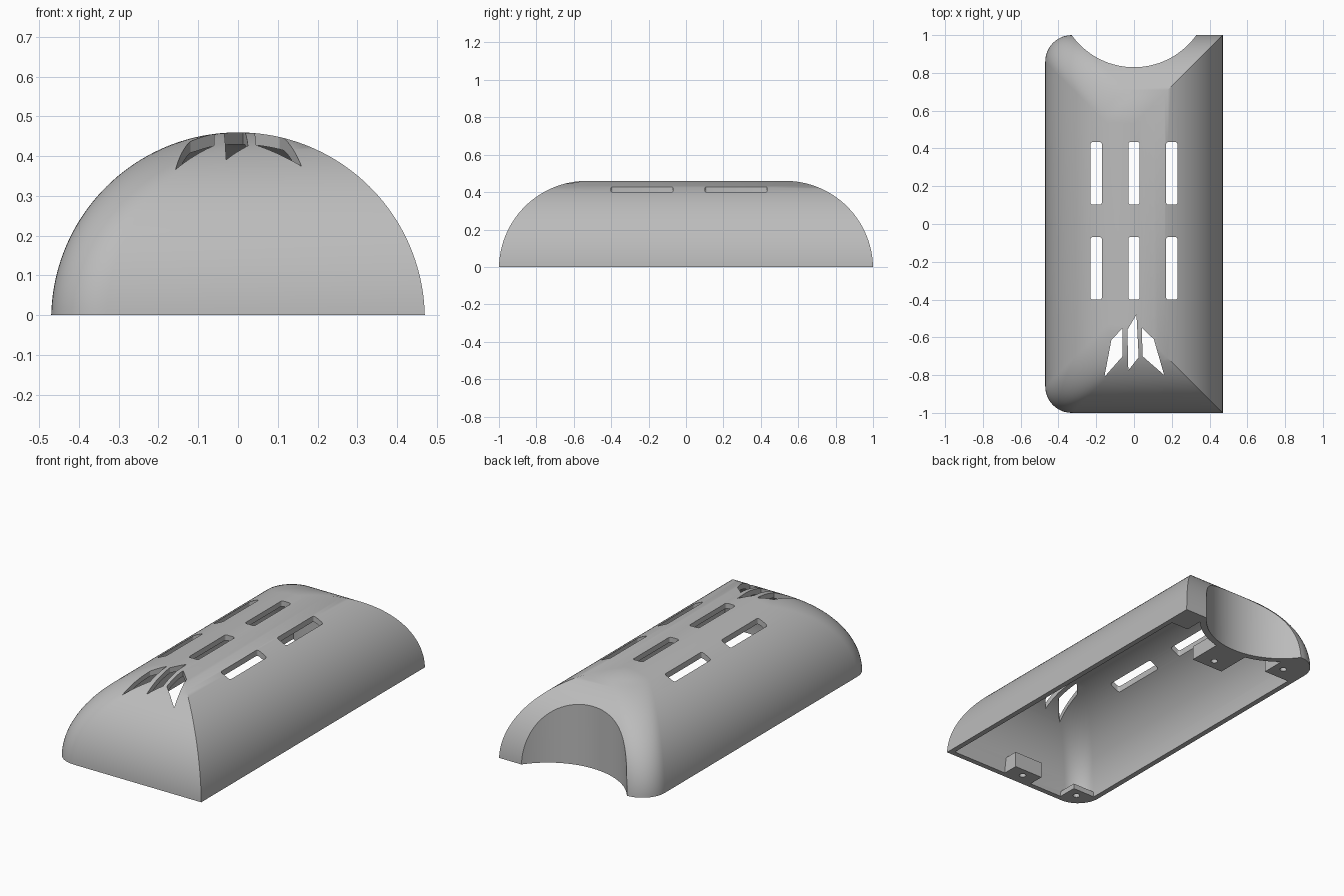
import bpy, bmesh, math
from mathutils import Matrix

if "Cube" in bpy.data.objects:
    bpy.data.objects.remove(bpy.data.objects["Cube"])

RADIUS, STRAIGHT, CORNER, WALL, DROP = 0.47, 0.53, 0.14, 0.03, 0.01
ARC_R, ARC_Y = 0.405, 1.235


def finish(name, bm):
    bmesh.ops.recalc_face_normals(bm, faces=bm.faces)
    mesh = bpy.data.meshes.new(name)
    bm.to_mesh(mesh)
    bm.free()
    obj = bpy.data.objects.new(name, mesh)
    bpy.context.collection.objects.link(obj)
    return obj


def outline(w, corner):
    """Level outline: sharp corners on the +x side, rounded ones on the -x side."""
    h, r = STRAIGHT + w, min(corner, w * 0.98)
    pts = [(w, -h), (w, h)]
    for sign, start in ((1, 90), (-1, 180)):
        for i in range(13):
            a = math.radians(start + 90 * i / 12)
            pts.append((r - w + r * math.cos(a), sign * (h - r) + r * math.sin(a)))
    return pts


def dome(name, inset, skirt):
    """Vaulted solid lofted from shrinking outlines."""
    radius = RADIUS - inset
    first = math.asin(DROP / radius)
    levels = [(radius, -skirt)] if skirt else []
    for i in range(41):
        a = first + (math.pi / 2 - 0.005 - first) * i / 40
        levels.append((radius * math.cos(a), radius * math.sin(a) - DROP))
    bm = bmesh.new()
    rings = [[bm.verts.new((x, y, z)) for x, y in outline(w, CORNER - inset)] for w, z in levels]
    n = len(rings[0])
    for low, high in zip(rings, rings[1:]):
        for i in range(n):
            j = (i + 1) % n
            bm.faces.new((low[i], low[j], high[j], high[i]))
    bm.faces.new(rings[0][::-1])
    bm.faces.new(rings[-1])
    return finish(name, bm)


def prism(name, pts, z0, z1):
    bm = bmesh.new()
    base = bm.faces.new([bm.verts.new((x, y, z0)) for x, y in pts])
    top = bmesh.ops.extrude_face_region(bm, geom=[base])["geom"]
    verts = [v for v in top if isinstance(v, bmesh.types.BMVert)]
    bmesh.ops.translate(bm, verts=verts, vec=(0, 0, z1 - z0))
    return finish(name, bm)


def box(name, x0, x1, y0, y1, z0, z1):
    return prism(name, [(x0, y0), (x1, y0), (x1, y1), (x0, y1)], z0, z1)


def cylinder(name, x, y, r, z0, z1, sides):
    bm = bmesh.new()
    bmesh.ops.create_cone(bm, cap_ends=True, segments=sides, radius1=r, radius2=r, depth=z1 - z0,
                          matrix=Matrix.Translation((x, y, (z0 + z1) / 2)))
    return finish(name, bm)


def subtract(target, cutter):
    cutter.hide_render = True
    mod = target.modifiers.new("cut", "BOOLEAN")
    mod.operation, mod.solver, mod.object = "DIFFERENCE", "EXACT", cutter
    bpy.context.view_layer.objects.active = target
    bpy.ops.object.modifier_apply(modifier=mod.name)
    bpy.data.objects.remove(cutter)


# Cavity, leaving material for the curved end wall and the screw bosses
shell = dome("cover_shell", 0, 0)
cavity = dome("cavity", WALL, 0.05)
subtract(cavity, cylinder("end_wall", 0, ARC_Y, ARC_R + 0.035, 0, 1, 128))
bosses = [
    (-0.1, 0.1, 0.61, 0.9, 0.08),
    (-0.6, -0.28, 0.76, 1.1, 0.08),
    (0.33, 0.6, 0.84, 1.1, 0.08),
    (-0.09, 0.09, -1.1, -0.88, 0.09),
    (-0.6, -0.3, -1.1, -0.86, 0.03),
]
for x0, x1, y0, y1, top in bosses:
    subtract(cavity, box("boss", x0, x1, y0, y1, 0, top))
subtract(shell, cavity)

# Concave rear end
subtract(shell, cylinder("rear_arc", 0, ARC_Y, ARC_R, -0.1, 1, 128))

# Screw holes
for x, y in ((0, 0.67), (-0.34, 0.84), (0, -0.93), (-0.36, -0.91)):
    subtract(shell, cylinder("screw_hole", x, y, 0.018, -0.05, 0.025, 20))

# Roof slots with rounded corners
for x in (-0.2, 0, 0.2):
    for y in (-0.235, 0.268):
        pts = []
        for k, (sx, sy) in enumerate(((1, 1), (-1, 1), (-1, -1), (1, -1))):
            for i in range(5):
                a = math.radians(90 * k + 22.5 * i)
                pts.append((x + sx * 0.018 + 0.012 * math.cos(a),
                            y + sy * 0.154 + 0.012 * math.sin(a)))
        subtract(shell, prism("slot", pts, 0.2, 0.6))

# Angular front vents
vents = [
    [(-0.06, -0.55), (-0.06, -0.7), (-0.157, -0.81), (-0.12, -0.615)],
    [(0.013, -0.48), (0.025, -0.705), (-0.03, -0.775), (-0.035, -0.56)],
    [(0.042, -0.55), (0.105, -0.61), (0.16, -0.8), (0.045, -0.7)],
]
for pts in vents:
    subtract(shell, prism("vent", pts, 0.2, 0.6))

# Plain grey finish
grey = bpy.data.materials.new("matte_grey")
grey.use_nodes = True
grey.diffuse_color = (0.5, 0.5, 0.5, 1)
grey.node_tree.nodes["Principled BSDF"].inputs["Base Color"].default_value = (0.5, 0.5, 0.5, 1)
shell.data.materials.clear()
shell.data.materials.append(grey)
bpy.ops.object.select_all(action="DESELECT")
shell.select_set(True)
bpy.context.view_layer.objects.active = shell
bpy.ops.object.shade_smooth_by_angle(angle=math.radians(30))
